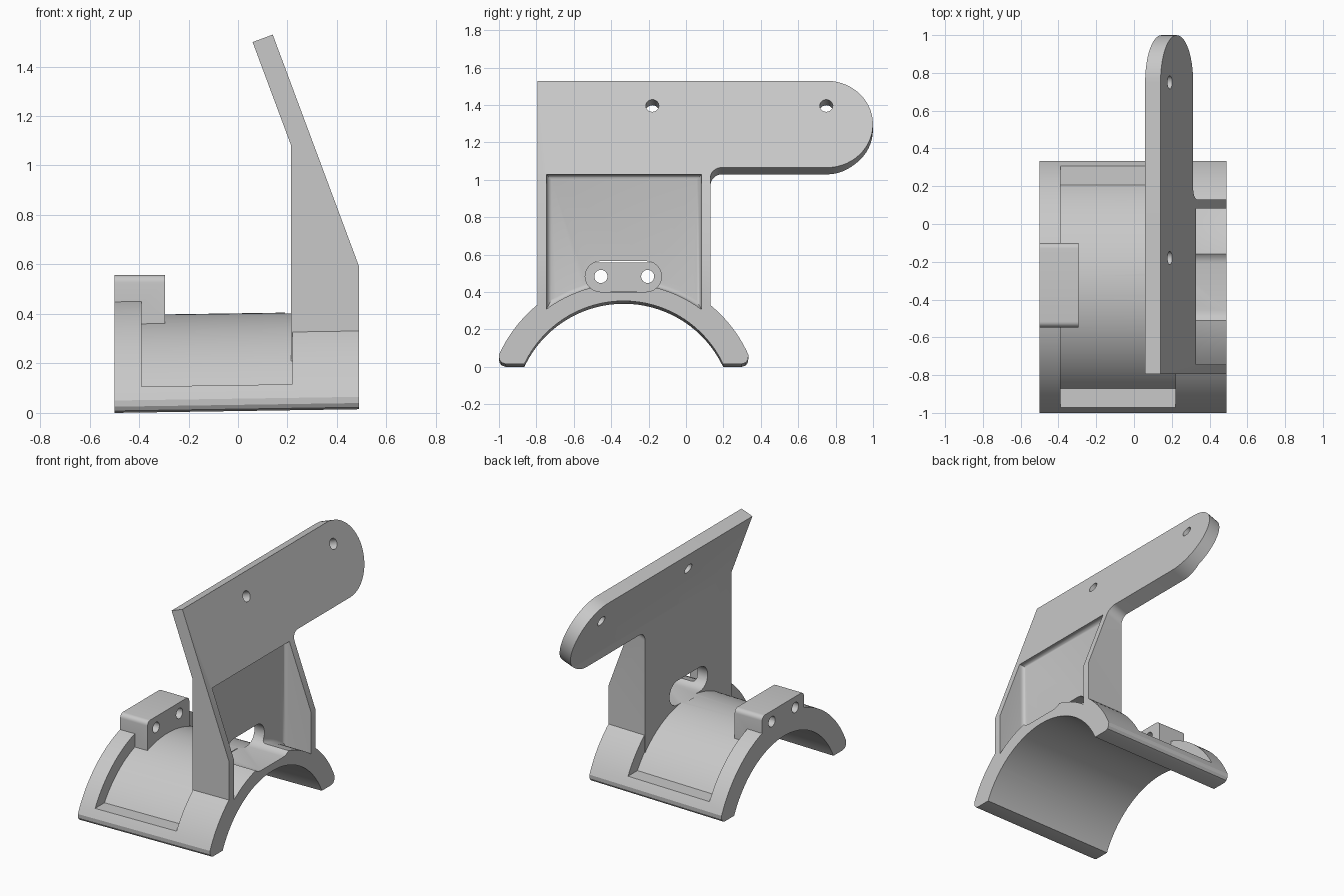
import bpy, bmesh
from math import sin, cos, asin, pi
from mathutils import Vector

if "Cube" in bpy.data.objects:
    bpy.data.objects.remove(bpy.data.objects["Cube"], do_unlink=True)

grey = bpy.data.materials.new("light grey")
grey.use_nodes = True
colour = (0.58, 0.58, 0.58, 1)
grey.diffuse_color = colour
grey.node_tree.nodes["Principled BSDF"].inputs["Base Color"].default_value = colour

X, Y, Z = Vector((1, 0, 0)), Vector((0, 1, 0)), Vector((0, 0, 1))
MID = -0.333           # centre line of the saddle in y
AXIS_Z = -0.25         # height of the saddle's axis
DRAFT = Vector((1, 0, 0.015))  # saddle rises slightly along x


def arc(cu, cv, r, a0, a1, n=12):
    return [(cu + r * cos(a0 + (a1 - a0) * i / n),
             cv + r * sin(a0 + (a1 - a0) * i / n)) for i in range(n + 1)]


def prism(name, pts, origin, u, v, sweep, rounding=0):
    """Extrude a flat outline in the u, v plane; rounding softens the first cap."""
    bm = bmesh.new()
    origin = Vector(origin)
    face = bm.faces.new([bm.verts.new(origin + u * a + v * b) for a, b in pts])
    rim = list(face.edges)
    out = bmesh.ops.extrude_face_region(bm, geom=[face], use_keep_orig=True)
    moved = [e for e in out["geom"] if isinstance(e, bmesh.types.BMVert)]
    bmesh.ops.translate(bm, verts=moved, vec=sweep)
    bmesh.ops.recalc_face_normals(bm, faces=bm.faces)
    if rounding:
        bmesh.ops.bevel(bm, geom=rim, offset=rounding, segments=4,
                        profile=0.5, affect='EDGES')
    mesh = bpy.data.meshes.new(name)
    bm.to_mesh(mesh)
    bm.free()
    mesh.materials.append(grey)
    obj = bpy.data.objects.new(name, mesh)
    bpy.context.collection.objects.link(obj)
    return obj


def along_x(name, pts, x0, x1, drafted=False, rounding=0):
    """Prism with a y, z outline; drafted ones follow the saddle's rise."""
    d = DRAFT if drafted else X
    return prism(name, pts, d * x0 + (Z * 0.5 * DRAFT.z if drafted else Z * 0),
                 Y, Z, d * (x1 - x0), rounding)


def combine(target, other, operation):
    mod = target.modifiers.new(operation, 'BOOLEAN')
    mod.object, mod.operation, mod.solver = other, operation, 'EXACT'
    bpy.context.view_layer.objects.active = target
    bpy.ops.object.modifier_apply(modifier=mod.name)
    bpy.data.objects.remove(other, do_unlink=True)


# Saddle: arched outline with blunt, rounded feet
rim_r, floor_r = 0.731, 0.645
a = asin((0.05 - AXIS_Z) / rim_r)
foot = [(0.665, 0.025), (0.654, 0.008), (0.632, 0.0)]
outline = arc(MID, AXIS_Z, rim_r, a, pi - a, 48)
outline += [(MID - y, z) for y, z in foot] + [(MID + y, z) for y, z in foot[::-1]]
body = along_x("clamp_bracket", outline, -0.5, 0.49, True)

# Recess sunk into the saddle between its end rims
a = asin((0.105 - AXIS_Z) / floor_r)
recess = arc(MID, AXIS_Z, floor_r, a, pi - a, 48)
recess += [(-1.3, 0.105), (-1.3, 1), (0.7, 1), (0.7, 0.105)]
combine(body, along_x("recess", recess, -0.39, 0.22, True), 'DIFFERENCE')

# Upright: side profile trimmed by the outline of the leaning plate and arm
up = Vector((-0.35, 0, 0.94)).normalized()
out = Vector((up.z, 0, -up.x))
knee = Vector((0.49, 0, 0.59))
bend = Vector((0.215, 0, 1.08))
tip, inner_tip = knee + up * 1.1, bend + up * 0.6
side = [(0.215, 0.2), (0.49, 0.2)]
side += [(p.x, p.z) for p in (knee, tip, inner_tip, bend)]
upright = prism("upright", side, (0, -0.9, 0), X, Z, Y * 2)
plate = [(-0.795, -1.2), (0.13, -1.2)]
plate += arc(0.19, 0.447, 0.06, pi, pi / 2, 8)
plate += arc(0.752, 0.7545, 0.2475, -pi / 2, pi / 2, 28) + [(-0.795, 1.002)]
combine(upright, prism("plate", plate, knee - out, Y, up, out * 2), 'INTERSECT')
combine(body, upright, 'UNION')

# Lug on the far rim, with rounded top edges
lug = [(-0.547, 0.3), (-0.1, 0.3)]
lug += arc(-0.13, 0.527, 0.03, 0, pi / 2, 6) + arc(-0.517, 0.527, 0.03, pi / 2, pi, 6)
combine(body, along_x("lug", lug, -0.5, -0.295), 'UNION')

# Tunnel under the saddle
tunnel = arc(MID, AXIS_Z, 0.587, 0, 2 * pi, 96)[:-1]
combine(body, along_x("tunnel", tunnel, -0.7, 0.7, True), 'DIFFERENCE')

# Pocket in the upright, with soft inner edges and a floor following the saddle
y0, y1, r = -0.745, 0.082, 0.695
a0, a1 = [pi / 2 - asin((y - MID) / r) for y in (y0, y1)]
pocket = arc(MID, AXIS_Z, r, a0, a1, 24) + [(y1, 1.027), (y0, 1.027)]
combine(body, along_x("pocket", pocket, 0.29, 0.8, rounding=0.025), 'DIFFERENCE')

# Slot through the upright
slot = arc(-0.213, 0.483, 0.082, -pi / 2, pi / 2) + arc(-0.457, 0.483, 0.082, pi / 2, 1.5 * pi)
combine(body, along_x("slot", slot, 0.19, 0.8), 'DIFFERENCE')

# Screw holes in the lug and in the plate
for y in (-0.455, -0.205):
    hole = arc(y, 0.483, 0.035, 0, 2 * pi, 24)[:-1]
    combine(body, along_x("hole", hole, -0.7, -0.1), 'DIFFERENCE')
for y in (-0.18, 0.75):
    hole = arc(y, 0.86, 0.035, 0, 2 * pi, 24)[:-1]
    combine(body, prism("hole", hole, knee - out * 0.2, Y, up, out * 0.4), 'DIFFERENCE')

bpy.ops.object.select_all(action='DESELECT')
body.select_set(True)
bpy.context.view_layer.objects.active = body
bpy.ops.object.shade_smooth_by_angle(angle=0.5)
